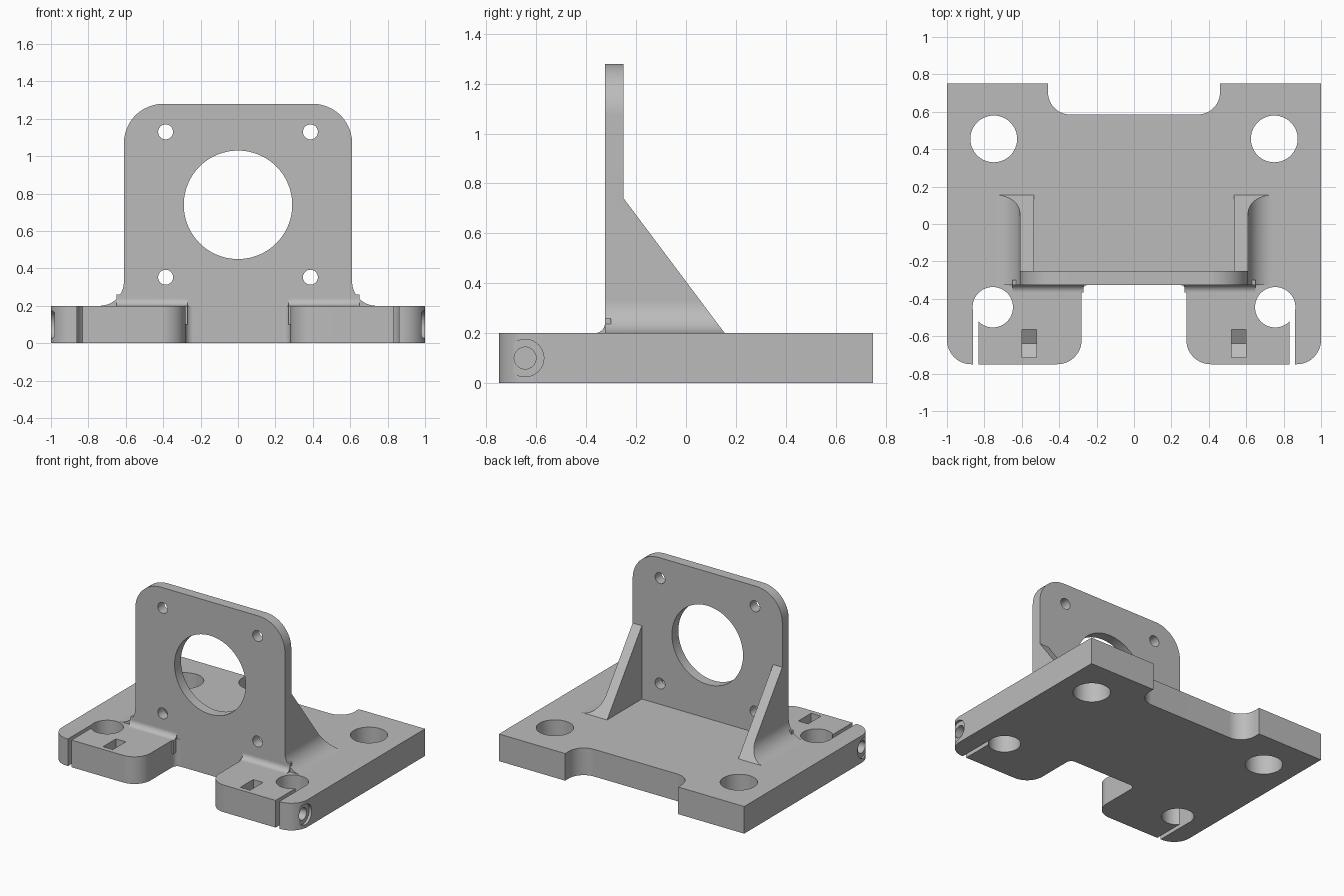
import bpy
import bmesh
from math import cos, sin, pi
from mathutils import Vector

if "Cube" in bpy.data.objects:
    bpy.data.objects.remove(bpy.data.objects["Cube"], do_unlink=True)

grey = bpy.data.materials.new("machined_grey")
grey.use_nodes = True
colour = (0.5, 0.5, 0.5, 1)
grey.diffuse_color = colour
grey.node_tree.nodes["Principled BSDF"].inputs["Base Color"].default_value = colour


def rounded(corners, steps=12):
    """Outline from (a, b, radius) corners; rounded corners are square."""
    pts = []
    for i, (a, b, r) in enumerate(corners):
        p = Vector((a, b))
        if r == 0:
            pts.append(p)
            continue
        u = (Vector(corners[i - 1][:2]) - p).normalized()
        v = (Vector(corners[(i + 1) % len(corners)][:2]) - p).normalized()
        for k in range(steps + 1):
            t = k / steps * pi / 2
            pts.append(p + r * (u + v) - r * (v * cos(t) + u * sin(t)))
    return pts


def mirrored(half):
    return half + [(-a, b, r) for a, b, r in reversed(half)]


def circle(a, b, r, n=64):
    return [(a + r * cos(2 * pi * k / n), b + r * sin(2 * pi * k / n)) for k in range(n)]


def prism(name, outline, axis, start, end, side=1):
    """Extrude a 2D outline along an axis; side=-1 mirrors it in x."""
    place = {"x": lambda a, b, c: (c, a, b),
             "y": lambda a, b, c: (a, c, b),
             "z": lambda a, b, c: (a, b, c)}[axis]
    bm = bmesh.new()
    rings = []
    for c in (start, end):
        ring = []
        for a, b in outline:
            x, y, z = place(a, b, c)
            ring.append(bm.verts.new((x * side, y, z)))
        rings.append(ring)
        bm.faces.new(ring)
    for i in range(len(outline)):
        bm.faces.new((rings[0][i - 1], rings[0][i], rings[1][i], rings[1][i - 1]))
    bmesh.ops.recalc_face_normals(bm, faces=bm.faces)
    mesh = bpy.data.meshes.new(name)
    bm.to_mesh(mesh)
    bm.free()
    mesh.materials.append(grey)
    obj = bpy.data.objects.new(name, mesh)
    bpy.context.collection.objects.link(obj)
    return obj


def combine(target, tool, operation):
    bpy.context.view_layer.objects.active = target
    mod = target.modifiers.new(operation.lower(), "BOOLEAN")
    mod.operation, mod.solver, mod.object = operation, "EXACT", tool
    bpy.ops.object.modifier_apply(modifier=mod.name)
    bpy.data.objects.remove(tool, do_unlink=True)


# Base plate with front and back notches
bracket = prism("mounting_bracket", rounded(mirrored([
    (0.28, -0.325, 0.04), (0.28, -0.75, 0.13), (1, -0.75, 0.13),
    (1, 0.75, 0), (0.46, 0.75, 0), (0.46, 0.585, 0.12)])), "z", 0, 0.2)

# Upright wall, flared where it meets the base
combine(bracket, prism("wall", rounded(mirrored([
    (0.741, 0.1, 0), (0.741, 0.2, 0), (0.61, 0.2, 0.13), (0.61, 1.28, 0.21)])),
    "y", -0.325, -0.25), "UNION")

for s in (1, -1):
    # Sloped gusset behind the wall, with the same flare
    gusset = prism("gusset", rounded([
        (0.535, 0.1, 0), (0.741, 0.1, 0), (0.741, 0.2, 0),
        (0.61, 0.2, 0.13), (0.61, 0.9, 0), (0.535, 0.9, 0)]), "y", -0.29, 0.3, s)
    wedge = prism("wedge", [(-0.28, 0.1), (0.23, 0.1), (-0.28, 0.78)], "x", 0.5, 0.8, s)
    combine(gusset, wedge, "INTERSECT")
    combine(bracket, gusset, "UNION")

    # Small fillet along the front foot of the wall
    combine(bracket, prism("front_fillet", rounded([
        (-0.3, 0.1, 0), (-0.366, 0.1, 0), (-0.366, 0.2, 0),
        (-0.325, 0.2, 0.04), (-0.325, 0.26, 0), (-0.3, 0.26, 0)]),
        "x", 0.27, 0.65, s), "UNION")

    cutters = [
        # Rod holes through the base
        ("back_hole", circle(0.75, 0.455, 0.125), "z", -0.1, 0.3),
        ("front_hole", circle(0.755, -0.445, 0.108), "z", -0.1, 0.3),
        # Clamp slit, nut pocket and screw bore
        ("slit", [(0.832, -0.8), (0.862, -0.8), (0.862, -0.445), (0.832, -0.445)],
         "z", -0.1, 0.3),
        ("nut_pocket", [(-0.715, 0.3), (-0.715, 0.057), (-0.64, 0.013),
                        (-0.565, 0.057), (-0.565, 0.3)], "x", 0.52, 0.6),
        ("screw_bore", circle(-0.645, 0.1, 0.044, 32), "x", 0.51, 1.1),
        ("counterbore", circle(-0.645, 0.1, 0.075, 48), "x", 0.98, 1.1),
        # Small fixing holes in the wall
        ("upper_hole", circle(0.387, 1.13, 0.04, 32), "y", -0.5, 0),
        ("lower_hole", circle(0.387, 0.353, 0.04, 32), "y", -0.5, 0)]
    for cutter in cutters:
        combine(bracket, prism(*cutter, side=s), "DIFFERENCE")

# Large central opening in the wall
combine(bracket, prism("opening", circle(0, 0.74, 0.29, 96), "y", -0.5, 0), "DIFFERENCE")

# Smooth curved faces, keep flat faces flat
bpy.ops.object.select_all(action="DESELECT")
bracket.select_set(True)
bpy.context.view_layer.objects.active = bracket
bpy.ops.object.shade_smooth_by_angle(angle=pi / 7)
normals = bracket.modifiers.new("flat_normals", "WEIGHTED_NORMAL")
normals.keep_sharp = True
